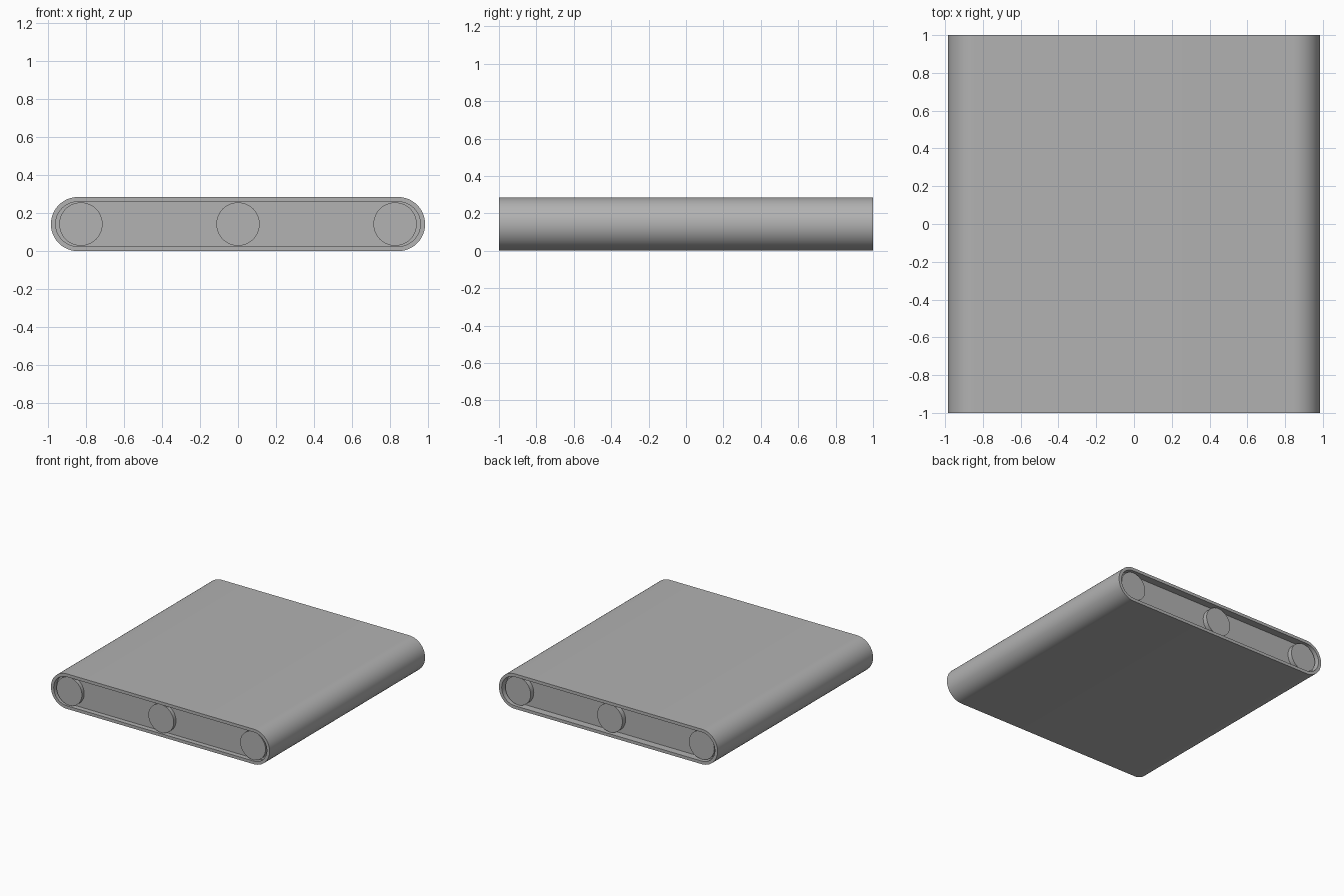
import bpy, bmesh, math

if "Cube" in bpy.data.objects:
    bpy.data.objects.remove(bpy.data.objects["Cube"])

ZC, R_OUT, X_END = 0.1425, 0.1425, 0.8425
THICK = 0.025

# Dark grey finish shared by all parts
grey = bpy.data.materials.new("dark_grey")
grey.diffuse_color = (0.445, 0.445, 0.445, 1)
grey.use_nodes = True
grey.node_tree.nodes["Principled BSDF"].inputs["Base Color"].default_value = grey.diffuse_color


def stadium(r, n=24):
    """Rounded-end loop in the x-z plane."""
    pts = []
    for side in (1, -1):
        for i in range(n + 1):
            a = side * math.pi / 2 - math.pi * i / n
            pts.append((side * X_END + r * math.cos(a), ZC + r * math.sin(a)))
    return pts


def circle(x, r, n=48):
    return [(x + r * math.cos(math.tau * i / n), ZC + r * math.sin(math.tau * i / n))
            for i in range(n)]


def build(name, outer, y0, y1, inner=None):
    """Extrude a profile along y, solid or hollowed by an inner profile."""
    bm = bmesh.new()
    loops = [(outer, y0), (outer, y1)]
    if inner:
        loops += [(inner, y1), (inner, y0)]
    rings = [[bm.verts.new((x, y, z)) for x, z in p] for p, y in loops]
    n = len(outer)
    for k in range(4 if inner else 1):
        a, b = rings[k], rings[(k + 1) % len(rings)]
        for i in range(n):
            j = (i + 1) % n
            bm.faces.new((a[i], a[j], b[j], b[i]))
    if not inner:
        bm.faces.new(rings[0])
        bm.faces.new(rings[1])
    bmesh.ops.recalc_face_normals(bm, faces=bm.faces)
    me = bpy.data.meshes.new(name)
    bm.to_mesh(me)
    bm.free()
    me.materials.append(grey)
    ob = bpy.data.objects.new(name, me)
    bpy.context.collection.objects.link(ob)
    bpy.ops.object.select_all(action='DESELECT')
    bpy.context.view_layer.objects.active = ob
    ob.select_set(True)
    bpy.ops.object.shade_smooth_by_angle(angle=math.radians(35))


# Endless belt
build("belt", stadium(R_OUT), -1, 1, stadium(R_OUT - THICK))

# Inner bed closing the loop, recessed from the belt edges
build("bed", stadium(R_OUT - THICK), -0.96, 0.94)

# Three rollers
for name, x in (("left_roller", -0.827), ("middle_roller", 0), ("right_roller", 0.827)):
    build(name, circle(x, 0.114), -0.99, 0.98)
